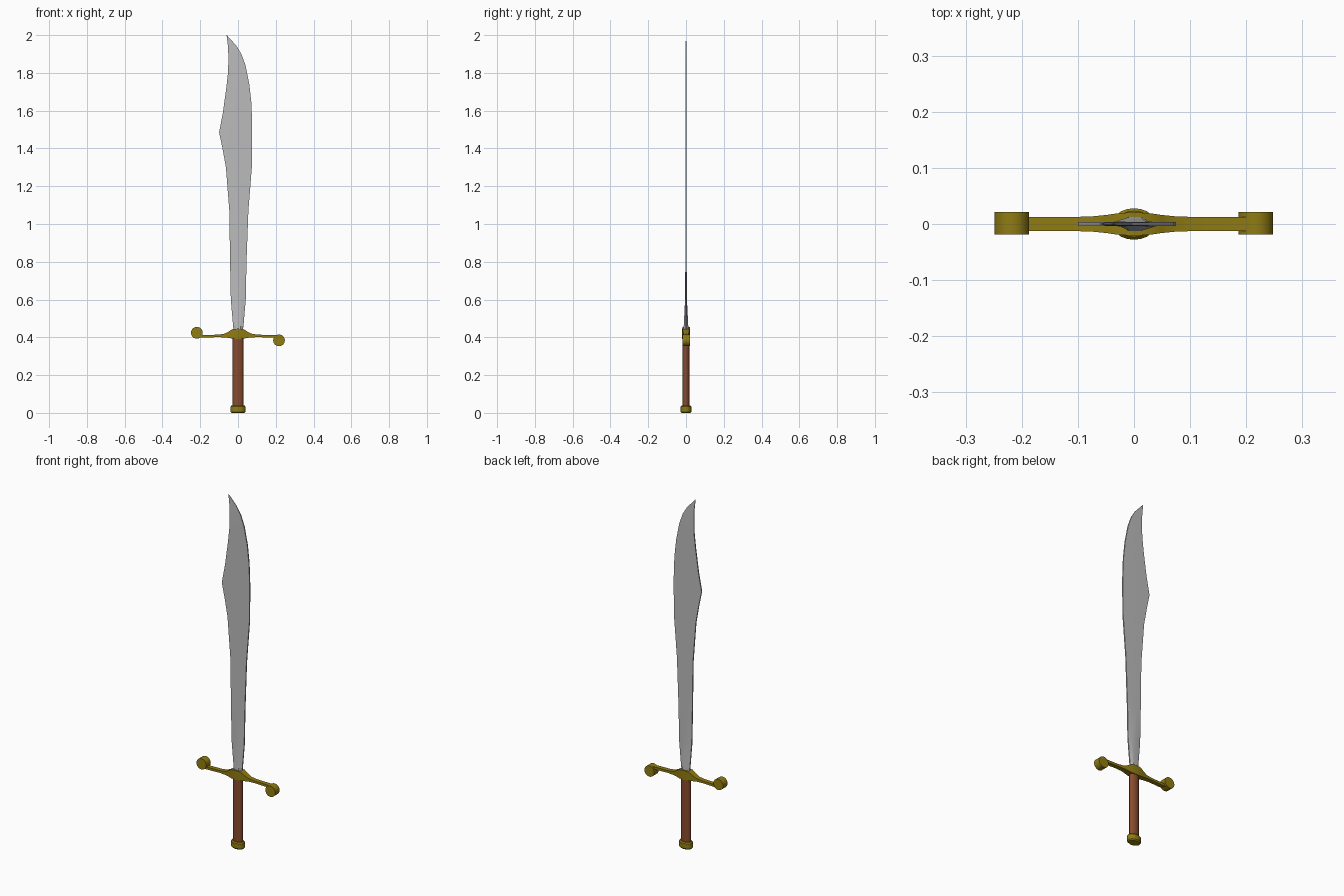
import bpy, bmesh, math
from mathutils import Matrix

if "Cube" in bpy.data.objects:
    bpy.data.objects.remove(bpy.data.objects["Cube"])


def material(name, rgb):
    m = bpy.data.materials.new(name)
    m.diffuse_color = (*rgb, 1)
    m.use_nodes = True
    m.node_tree.nodes["Principled BSDF"].inputs["Base Color"].default_value = m.diffuse_color
    return m


steel = material("steel", (0.5, 0.5, 0.5))
gold = material("gold", (0.28, 0.20, 0.006))
leather = material("brown_leather", (0.25, 0.07, 0.027))


def finish(name, bm, mat, angle=30):
    bmesh.ops.recalc_face_normals(bm, faces=bm.faces[:])
    me = bpy.data.meshes.new(name)
    bm.to_mesh(me)
    bm.free()
    me.materials.append(mat)
    ob = bpy.data.objects.new(name, me)
    bpy.context.collection.objects.link(ob)
    bpy.context.view_layer.objects.active = ob
    ob.select_set(True)
    bpy.ops.object.shade_smooth_by_angle(angle=math.radians(angle))
    ob.select_set(False)
    return ob


def loft(name, rings, mat, angle=30):
    """Skin a list of equal-sized point rings and cap both ends."""
    bm = bmesh.new()
    vs = [[bm.verts.new(p) for p in r] for r in rings]
    n = len(vs[0])
    for a, b in zip(vs, vs[1:]):
        for i in range(n):
            j = (i + 1) % n
            bm.faces.new((a[i], a[j], b[j], b[i]))
    bm.faces.new(vs[0])
    bm.faces.new(vs[-1])
    return finish(name, bm, mat, angle)


def oval(rx, ry, z, n=20):
    return [(rx * math.cos(2 * math.pi * i / n), ry * math.sin(2 * math.pi * i / n), z)
            for i in range(n)]


# Blade: left edge point, right edge point, half thickness at the core
spans = [
    (-0.022, 0.42, 0.022, 0.42, 0.014),
    (-0.026, 0.46, 0.029, 0.46, 0.012),
    (-0.038, 0.60, 0.041, 0.60, 0.005),
    (-0.042, 0.80, 0.045, 0.80, 0.0036),
    (-0.046, 1.07, 0.055, 1.07, 0.0035),
    (-0.064, 1.30, 0.074, 1.31, 0.0035),
    (-0.082, 1.40, 0.075, 1.42, 0.0035),
    (-0.100, 1.485, 0.075, 1.53, 0.0035),
    (-0.080, 1.59, 0.071, 1.64, 0.0035),
    (-0.062, 1.72, 0.060, 1.74, 0.0035),
    (-0.052, 1.81, 0.040, 1.84, 0.0035),
    (-0.051, 1.89, 0.018, 1.90, 0.003),
    (-0.053, 1.94, -0.008, 1.943, 0.002),
    (-0.0605, 2.0, -0.0595, 2.0, 0.0005),
]
rings = []
for xl, zl, xr, zr, t in spans:
    e = min(t, 0.0033)
    stops = [(0, e), (0.3, t), (0.72, t), (1, e)]
    front = [(xl + (xr - xl) * f, -h, zl + (zr - zl) * f) for f, h in stops]
    rings.append(front + [(x, -y, z) for x, y, z in reversed(front)])
loft("blade", rings, steel, 15)

# Crossguard bar: x, bottom z, top z, half depth (mirrored in x)
half = [(0.0, 0.392, 0.446, 0.021), (0.03, 0.393, 0.443, 0.019),
        (0.05, 0.397, 0.430, 0.016), (0.075, 0.400, 0.418, 0.0135),
        (0.11, 0.401, 0.414, 0.0125), (0.205, 0.398, 0.412, 0.0125)]
bar = [(-x, *r) for x, *r in half[:0:-1]] + half
loft("crossguard", [[(x, -h, a), (x, h, a), (x, h, b), (x, -h, b)]
                    for x, a, b, h in bar], gold)

# Round scroll ends of the guard, one up and one down
for name, x, z in (("left_scroll", -0.218, 0.424), ("right_scroll", 0.217, 0.384)):
    bm = bmesh.new()
    bmesh.ops.create_cone(bm, cap_ends=True, segments=24, radius1=0.031, radius2=0.031,
                          depth=0.04, matrix=Matrix.Translation((x, 0.001, z))
                          @ Matrix.Rotation(math.pi / 2, 4, 'X'))
    finish(name, bm, gold)

# Oval grip
loft("grip", [oval(0.028, 0.018, 0.03), oval(0.028, 0.018, 0.40)], leather)

# Pommel cap with softened rims
loft("pommel", [oval(0.034, 0.023, 0.0), oval(0.039, 0.028, 0.006),
                oval(0.039, 0.028, 0.034), oval(0.034, 0.023, 0.04)], gold)
